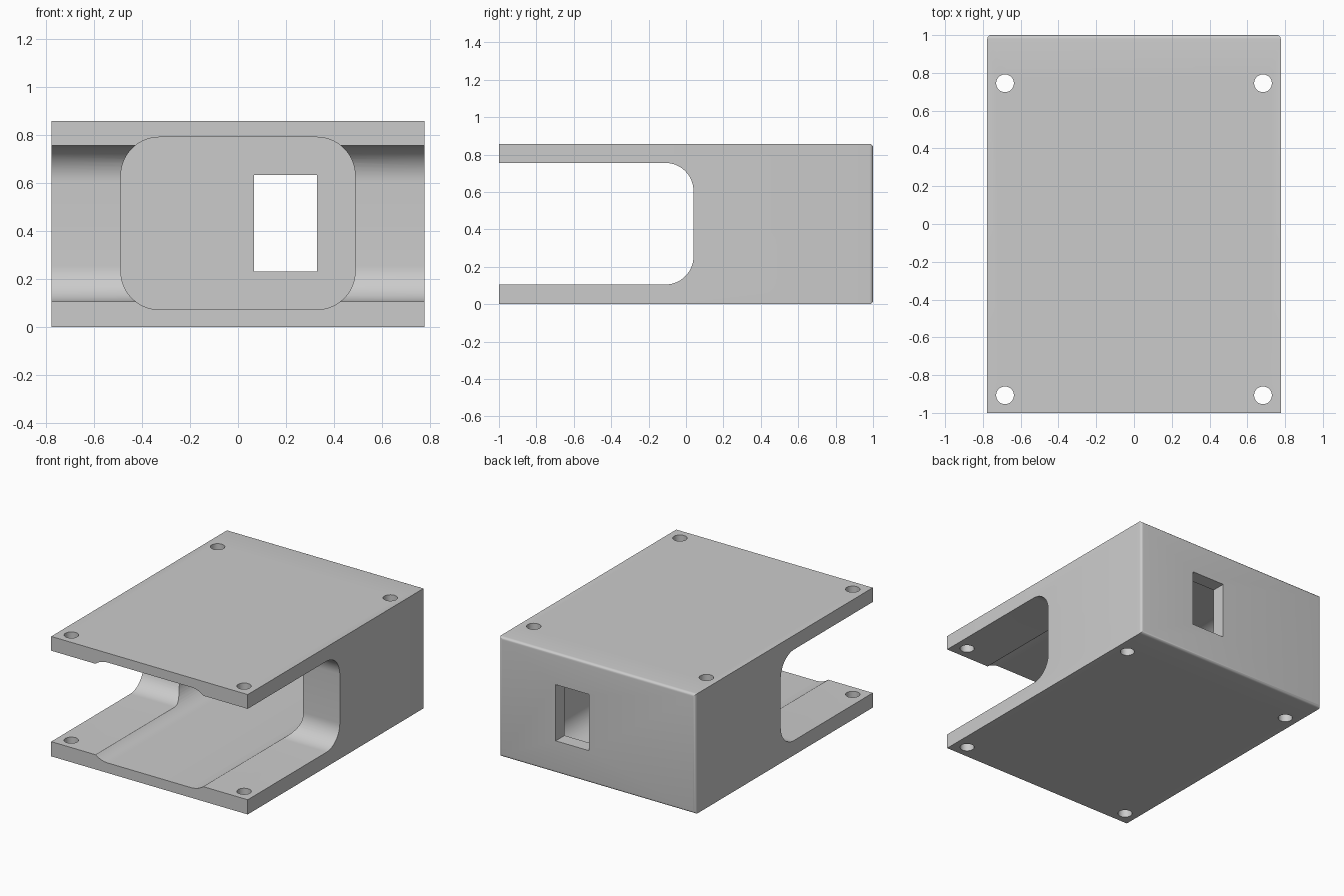
import bpy
import bmesh
import math
from mathutils import Matrix, Vector

default = bpy.data.objects.get("Cube")
if default:
    bpy.data.objects.remove(default, do_unlink=True)

HALF_W, HEIGHT = 0.777, 0.857
MID = HEIGHT / 2

grey = bpy.data.materials.new("light_grey")
grey.use_nodes = True
colour = (0.6, 0.6, 0.6, 1)
grey.diffuse_color = colour
grey.node_tree.nodes["Principled BSDF"].inputs["Base Color"].default_value = colour


def finish(name, bm):
    mesh = bpy.data.meshes.new(name)
    bm.to_mesh(mesh)
    bm.free()
    mesh.materials.append(grey)
    obj = bpy.data.objects.new(name, mesh)
    bpy.context.collection.objects.link(obj)
    return obj


def box(name, low, high, radius=0, segments=12, pick=None):
    """Box between two corners, rounding the edges chosen by pick."""
    low, high = Vector(low), Vector(high)
    bm = bmesh.new()
    bmesh.ops.create_cube(bm, size=1)
    bmesh.ops.scale(bm, vec=high - low, verts=bm.verts)
    bmesh.ops.translate(bm, vec=(low + high) / 2, verts=bm.verts)
    if radius:
        bmesh.ops.bevel(bm, geom=[e for e in bm.edges if pick(e)], offset=radius,
                        segments=segments, profile=0.5, affect='EDGES')
    return finish(name, bm)


def along(axis):
    def test(edge):
        a, b = edge.verts
        return abs((a.co - b.co).normalized()[axis]) > 0.9
    return test


def on_back(edge):
    return all(v.co.y > 0.99 for v in edge.verts)


# Main block with softened back edges
body = box("housing", (-HALF_W, -1, 0), (HALF_W, 1, HEIGHT), 0.02, 5, on_back)

# Side-to-side slot, front pocket and rear window
cutters = [
    box("slot_cutter", (-1, -1.5, 0.105), (1, 0.04, 0.755), 0.15, 14, along(0)),
    box("pocket_cutter", (-0.488, -1.4, 0.072), (0.488, 0.9, 0.79), 0.16, 14, along(1)),
    box("window_cutter", (0.067, 0.7, 0.23), (0.33, 1.2, 0.632)),
]

# Vertical screw holes at the four corners
for x in (-0.683, 0.683):
    for y in (-0.907, 0.745):
        bm = bmesh.new()
        bmesh.ops.create_cone(bm, cap_ends=True, segments=32, radius1=0.047,
                              radius2=0.047, depth=1.2,
                              matrix=Matrix.Translation((x, y, MID)))
        cutters.append(finish("screw_hole_cutter", bm))

for cutter in cutters:
    cutter.hide_render = True
    mod = body.modifiers.new(cutter.name, 'BOOLEAN')
    mod.operation = 'DIFFERENCE'
    mod.solver = 'EXACT'
    mod.object = cutter

# Bake the cuts and drop the cutters
bpy.context.view_layer.update()
graph = bpy.context.evaluated_depsgraph_get()
result = bpy.data.meshes.new_from_object(body.evaluated_get(graph))
body.modifiers.clear()
body.data = result
for cutter in cutters:
    bpy.data.objects.remove(cutter, do_unlink=True)

# Smooth the rounded corners, keep the rest crisp
for obj in bpy.context.selected_objects:
    obj.select_set(False)
body.select_set(True)
bpy.context.view_layer.objects.active = body
bpy.ops.object.shade_smooth_by_angle(angle=math.radians(25))
